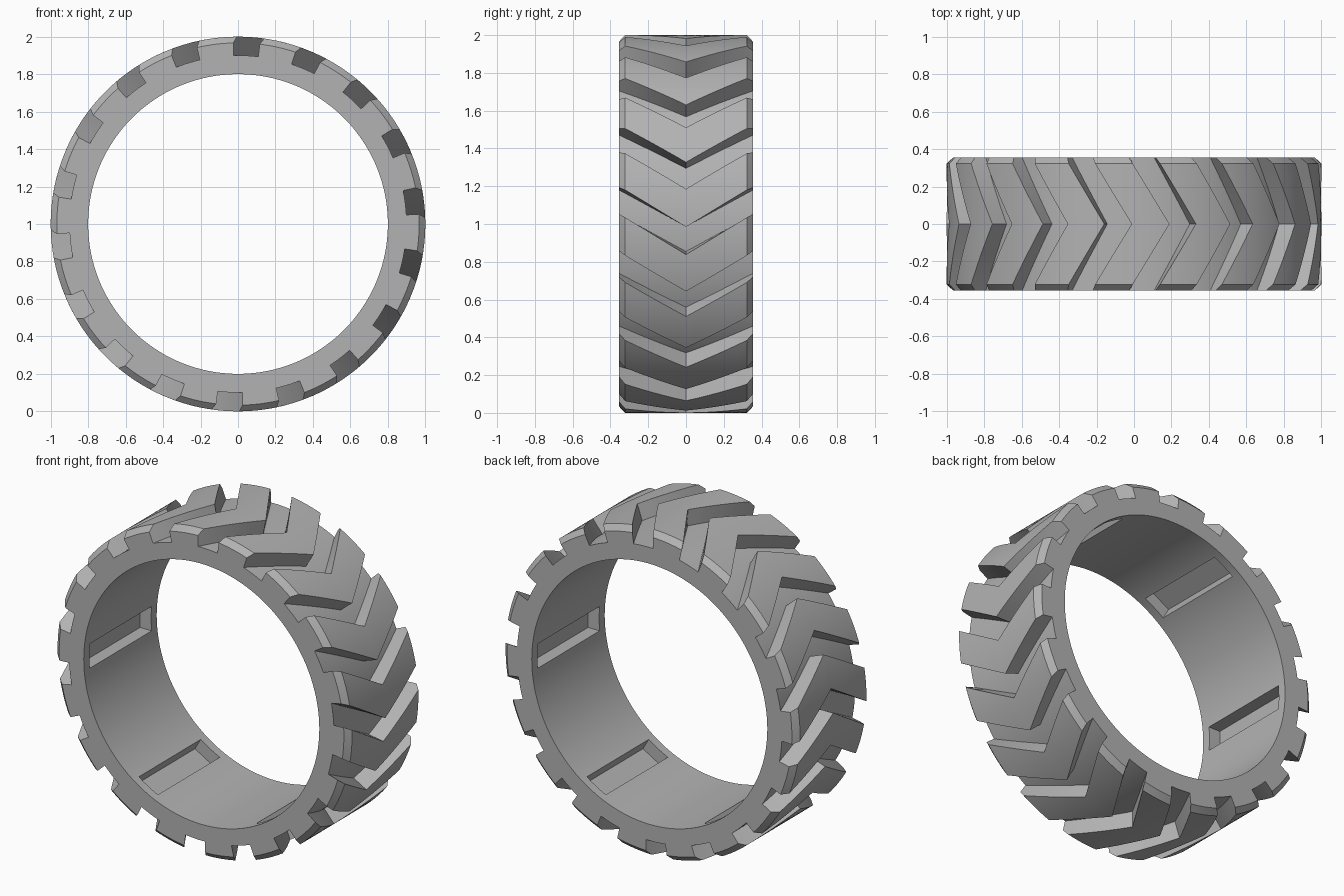
import bpy, bmesh
from math import sin, cos, pi, radians
from mathutils import Matrix, Vector

old = bpy.data.objects.get("Cube")
if old:
    bpy.data.objects.remove(old, do_unlink=True)

# Main sizes
HALF_W, SHOULDER = 0.354, 0.322
R_IN, R_FLOOR, R_OUT, R_EDGE = 0.80, 0.90, 1.0, 0.967
LUGS, POCKETS, SEGS = 18, 6, 180
LUG_START, LUG_SPAN, SWEEP = -0.9, 11.6, 12.4   # degrees
CENTRE = Vector((0, 0, 1))

rubber = bpy.data.materials.new("grey_rubber")
rubber.use_nodes = True
GREY = (0.45, 0.45, 0.45, 1)
rubber.diffuse_color = GREY
rubber.node_tree.nodes["Principled BSDF"].inputs["Base Color"].default_value = GREY


def make(name, bm):
    bmesh.ops.recalc_face_normals(bm, faces=bm.faces)
    mesh = bpy.data.meshes.new(name)
    bm.to_mesh(mesh)
    bm.free()
    mesh.materials.append(rubber)
    obj = bpy.data.objects.new(name, mesh)
    bpy.context.collection.objects.link(obj)
    return obj


def activate(obj):
    bpy.ops.object.select_all(action='DESELECT')
    obj.select_set(True)
    bpy.context.view_layer.objects.active = obj


def polar(r, angle, y):
    return CENTRE + Vector((r * cos(angle), y, r * sin(angle)))


def skin(bm, loops):
    """Bridge a closed series of equal closed loops."""
    n = len(loops[0])
    for i, a in enumerate(loops):
        b = loops[(i + 1) % len(loops)]
        for k in range(n):
            bm.faces.new((a[k], a[(k + 1) % n], b[(k + 1) % n], b[k]))


# Carcass: a plain ring under the tread
bm = bmesh.new()
section = [(R_IN, -HALF_W), (R_FLOOR, -HALF_W), (R_FLOOR, HALF_W), (R_IN, HALF_W)]
skin(bm, [[bm.verts.new(polar(r, 2 * pi * i / SEGS, y)) for r, y in section]
          for i in range(SEGS)])
carcass = make("tyre_carcass", bm)

# Pockets sunk into the inner surface
bm = bmesh.new()
for i in range(POCKETS):
    mat = (Matrix.Translation(CENTRE) @ Matrix.Rotation(2 * pi * i / POCKETS, 4, 'Y')
           @ Matrix.Translation((0.80, 0, 0)) @ Matrix.Diagonal((0.15, 0.60, 0.15, 1)))
    bmesh.ops.create_cube(bm, size=1, matrix=mat)
cutter = make("pocket_cutter", bm)
cutter.hide_render = True
cut = carcass.modifiers.new("pockets", 'BOOLEAN')
cut.operation = 'DIFFERENCE'
cut.solver = 'EXACT'
cut.object = cutter
activate(carcass)
bpy.ops.object.modifier_apply(modifier=cut.name)
bpy.data.objects.remove(cutter, do_unlink=True)

# Chevron lugs with chamfered shoulders
STEPS, ROWS = 8, 6
half = [SHOULDER * k / ROWS for k in range(1, ROWS + 1)] + [HALF_W]
stations = [-y for y in reversed(half)] + [0] + half
bm = bmesh.new()
for lug in range(LUGS):
    rows = []
    for y in stations:
        top = R_EDGE if abs(y) == HALF_W else R_OUT
        start = LUG_START + 360 * lug / LUGS + SWEEP * abs(y) / HALF_W
        angles = [radians(start + LUG_SPAN * s / STEPS) for s in range(STEPS + 1)]
        rows.append([(bm.verts.new(polar(R_FLOOR - 0.001, a, y)),
                      bm.verts.new(polar(top, a, y))) for a in angles])
    for p, q in zip(rows, rows[1:]):
        for s in range(STEPS):
            for side in (0, 1):
                bm.faces.new((p[s][side], p[s + 1][side], q[s + 1][side], q[s][side]))
        for s in (0, STEPS):
            bm.faces.new((p[s][0], p[s][1], q[s][1], q[s][0]))
    for row in (rows[0], rows[-1]):
        for s in range(STEPS):
            bm.faces.new((row[s][0], row[s + 1][0], row[s + 1][1], row[s][1]))
lugs = make("chevron_tread_lugs", bm)

for obj in (carcass, lugs):
    activate(obj)
    bpy.ops.object.shade_smooth_by_angle(angle=radians(20))
